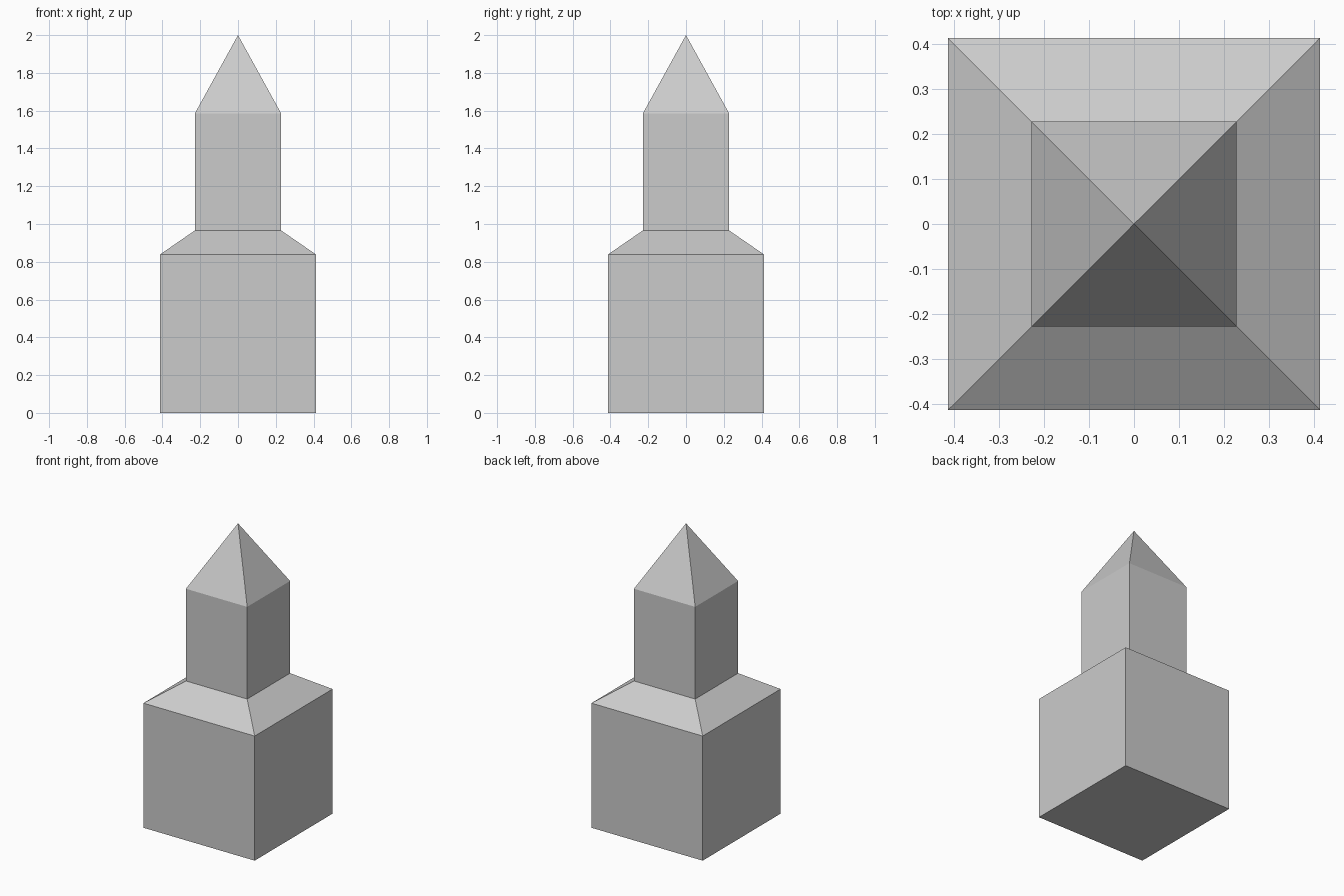
import bpy
import bmesh

if "Cube" in bpy.data.objects:
    bpy.data.objects.remove(bpy.data.objects["Cube"])

# (half width, height) of each square ring, bottom to top
PROFILE = [(0.414, 0.0), (0.414, 0.838), (0.228, 0.966), (0.228, 1.586)]
APEX_Z = 2.0
CORNERS = [(-1, -1), (1, -1), (1, 1), (-1, 1)]

bm = bmesh.new()
rings = [[bm.verts.new((sx * h, sy * h, z)) for sx, sy in CORNERS]
         for h, z in PROFILE]

# Underside
bm.faces.new(reversed(rings[0]))

# Base block, sloped shoulder and shaft
for low, high in zip(rings, rings[1:]):
    for i in range(4):
        j = (i + 1) % 4
        bm.faces.new((low[i], low[j], high[j], high[i]))

# Pyramid tip
apex = bm.verts.new((0, 0, APEX_Z))
for i in range(4):
    bm.faces.new((rings[-1][i], rings[-1][(i + 1) % 4], apex))

mesh = bpy.data.meshes.new("obelisk_tower")
bm.to_mesh(mesh)
bm.free()
bpy.context.collection.objects.link(bpy.data.objects.new("obelisk_tower", mesh))
